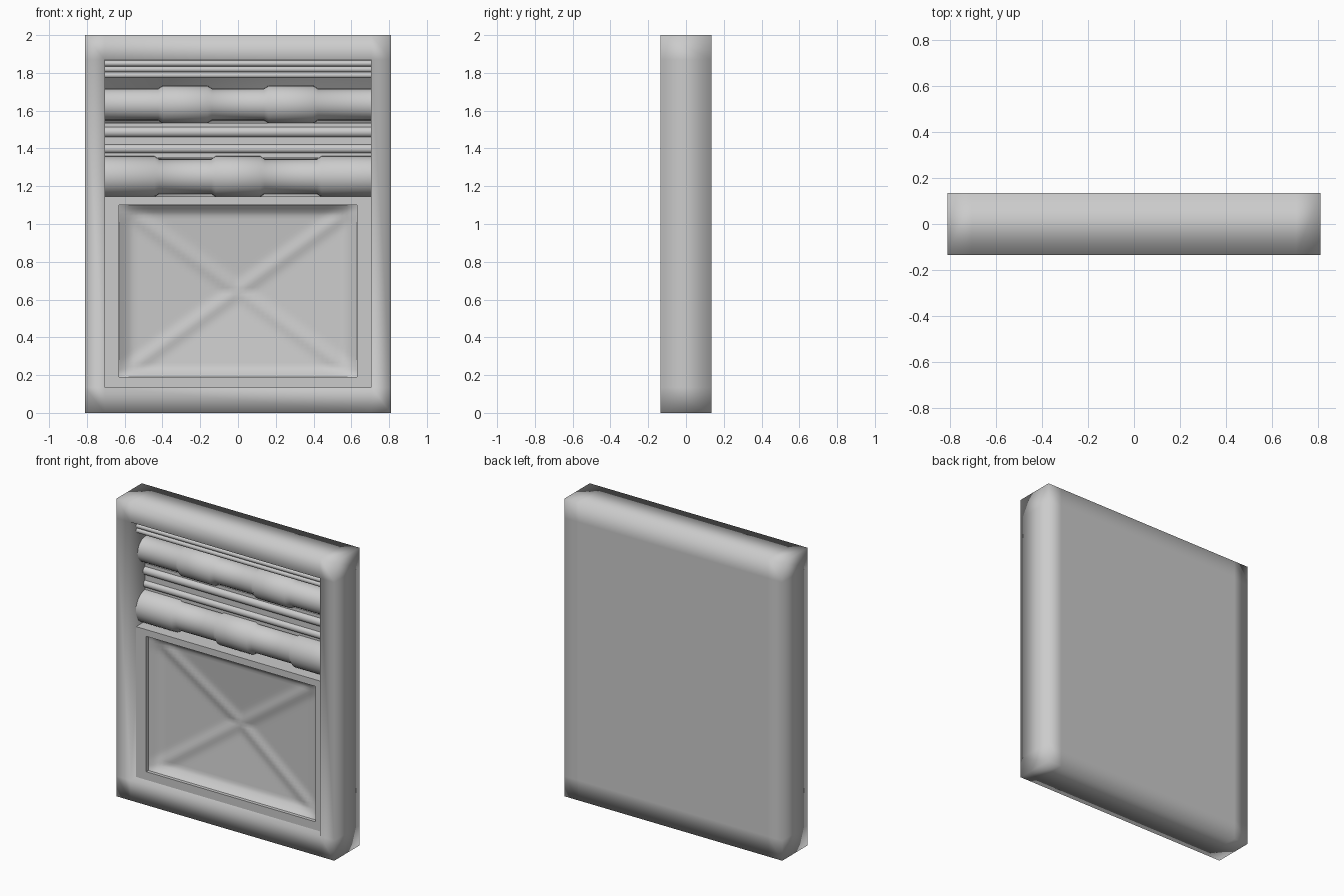
import bpy, bmesh, math
from mathutils import Vector

if "Cube" in bpy.data.objects:
    bpy.data.objects.remove(bpy.data.objects["Cube"])

W, D, H = 0.81, 0.135, 2.0          # half width, half depth, height
IX, IZ0, IZ1 = 0.705, 0.135, 1.87   # opening in the front frame
BACK = 0.05                         # floor of the opening
LIP = -0.075                        # front of the lower panel rim


def finish(bm, name, angle=None):
    bmesh.ops.recalc_face_normals(bm, faces=bm.faces)
    me = bpy.data.meshes.new(name)
    bm.to_mesh(me)
    bm.free()
    ob = bpy.data.objects.new(name, me)
    bpy.context.collection.objects.link(ob)
    bpy.ops.object.select_all(action='DESELECT')
    ob.select_set(True)
    bpy.context.view_layer.objects.active = ob
    if angle is None:
        bpy.ops.object.shade_smooth()
    else:
        bpy.ops.object.shade_smooth_by_angle(angle=math.radians(angle))
    return ob


def turned_bar(name, z, y, stations, seg=24):
    """Rod along x; stations are (x, radius) pairs. Its back stays inside the frame."""
    bm = bmesh.new()
    rings = [[bm.verts.new((x, min(y + r * math.cos(2 * math.pi * i / seg), 0.1),
                            z + r * math.sin(2 * math.pi * i / seg)))
              for i in range(seg)] for x, r in stations]
    for a, b in zip(rings, rings[1:]):
        for i in range(seg):
            j = (i + 1) % seg
            bm.faces.new((a[i], a[j], b[j], b[i]))
    bm.faces.new(rings[0])
    bm.faces.new(rings[-1])
    return finish(bm, name, 35)


def block(name, y0, y1, z0, z1):
    """Box across the full width of the opening."""
    bm = bmesh.new()
    bmesh.ops.create_cube(bm, size=1)
    for v in bm.verts:
        v.co = Vector((v.co.x * 2 * IX, y0 if v.co.y < 0 else y1, z0 if v.co.z < 0 else z1))
    return finish(bm, name, 30)


def stepped(steps, first, second):
    """Stations alternating between two radii with short sloped shoulders."""
    out, r, other = [(-IX, first)], first, second
    for x in steps:
        out += [(x - 0.012, r), (x + 0.012, other)]
        r, other = other, r
    return out + [(IX, r)]


# Outer frame: box with support loops and a sunken front opening
bm = bmesh.new()
bmesh.ops.create_cube(bm, size=1)
for v in bm.verts:
    v.co = Vector((v.co.x * 2 * W, v.co.y * 2 * D, (v.co.z + 0.5) * H))
for co, no in (((IX, 0, 0), (1, 0, 0)), ((-IX, 0, 0), (1, 0, 0)),
               ((0, 0, IZ0), (0, 0, 1)), ((0, 0, IZ1), (0, 0, 1))):
    bmesh.ops.bisect_plane(bm, geom=bm.verts[:] + bm.edges[:] + bm.faces[:],
                           plane_co=co, plane_no=no)
bm.normal_update()
front = [f for f in bm.faces if f.normal.y < -0.9
         and (f.calc_center_median() - Vector((0, -D, 1))).length < 0.1]
new = bmesh.ops.extrude_discrete_faces(bm, faces=front)["faces"]
for v in new[0].verts:
    v.co.y = BACK
finish(bm, "frame")

# Rim around the lower panel
bm = bmesh.new()
loops = [(IX, IZ0, 1.145, BACK), (IX, IZ0, 1.145, LIP), (0.63, 0.19, 1.10, LIP),
         (0.63, 0.19, 1.10, BACK)]
rings = [[bm.verts.new(p) for p in ((-x, y, a), (x, y, a), (x, y, b), (-x, y, b))]
         for x, a, b, y in loops]
for a, b in zip(rings, rings[1:]):
    for i in range(4):
        j = (i + 1) % 4
        bm.faces.new((a[i], a[j], b[j], b[i]))
finish(bm, "lower_panel_rim", 30)

# Sunken panel: sloped sides, hollow towards the centre, soft ridges on the diagonals
bm = bmesh.new()
bmesh.ops.create_grid(bm, x_segments=48, y_segments=48, size=1)
for v in bm.verts:
    u, w = v.co.x, v.co.y
    m = max(abs(u), abs(w))
    y = -0.012 + 0.052 * (1 - m)
    y -= 0.04 * max(0, (m - 0.9) / 0.1)
    y -= 0.014 * max(0, 1 - abs(abs(u) - abs(w)) / 0.14) * min(1, (1 - m) / 0.08)
    v.co = Vector((u * 0.63, y, 0.645 + w * 0.455))
finish(bm, "sunken_panel")

# Two large bars with alternating thick and thin lengths
turned_bar("upper_bar", 1.633, 0.025, stepped((-0.41, -0.15, 0.15, 0.41), 0.084, 0.1))
turned_bar("lower_bar", 1.252, 0.03, stepped((-0.43, -0.13, 0.13, 0.43), 0.108, 0.092))

# Pair of slim rods between the bars, on a backing strip
for i, (z, r) in enumerate(((1.487, 0.028), (1.398, 0.024))):
    turned_bar(f"slim_rod_{i + 1}", z, 0.025, [(-IX, r), (IX, r)], 16)
block("slim_rod_backing", 0.02, BACK, 1.35, 1.535)

# Stack of small moulding rods under the top of the frame
for i in range(3):
    turned_bar(f"top_moulding_{i + 1}", 1.85 - 0.031 * i, -0.06,
               [(-IX, 0.016), (IX, 0.016)], 12)
block("top_moulding_backing", -0.06, BACK, 1.777, IZ1)
